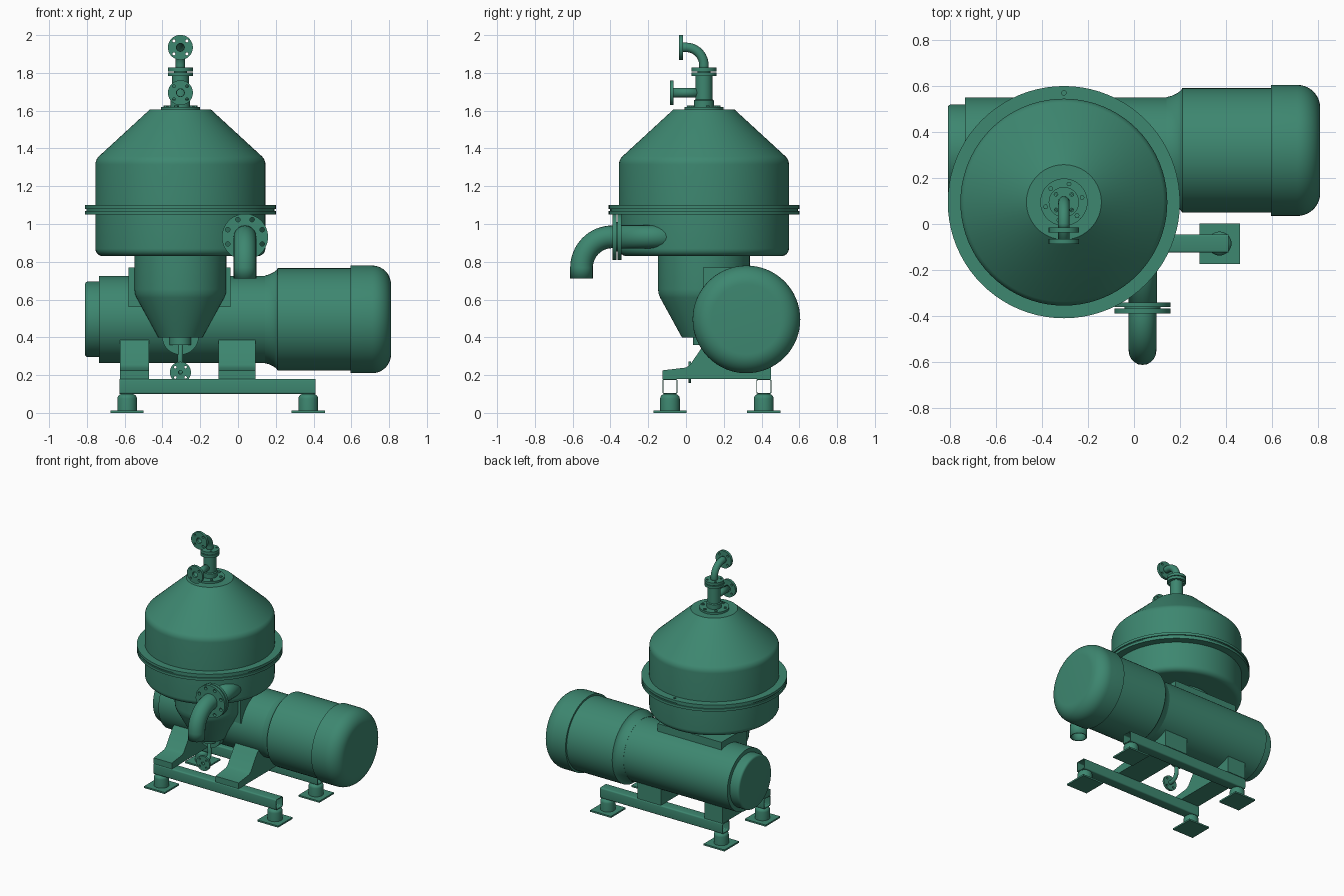
import bpy, bmesh
from math import sin, cos, pi, radians
from mathutils import Matrix, Vector

if "Cube" in bpy.data.objects:
    bpy.data.objects.remove(bpy.data.objects["Cube"])

green = bpy.data.materials.new("green_paint")
green.diffuse_color = (0.047, 0.242, 0.162, 1)
green.use_nodes = True
green.node_tree.nodes["Principled BSDF"].inputs["Base Color"].default_value = green.diffuse_color

CX, CY = -0.305, 0.095          # bowl axis
MY, MZ = 0.32, 0.495            # motor axis
AXIS = {'Z': Matrix(), 'X': Matrix.Rotation(pi / 2, 4, 'Y'), 'Y': Matrix.Rotation(-pi / 2, 4, 'X')}


def finish(name, bm, loc=(0, 0, 0), axis='Z'):
    bmesh.ops.remove_doubles(bm, verts=bm.verts, dist=1e-5)
    bm.transform(AXIS[axis])
    bmesh.ops.recalc_face_normals(bm, faces=bm.faces)
    me = bpy.data.meshes.new(name)
    bm.to_mesh(me)
    bm.free()
    for p in me.polygons:
        p.use_smooth = True
    me.set_sharp_from_angle(angle=radians(32))
    me.materials.append(green)
    ob = bpy.data.objects.new(name, me)
    ob.location = loc
    bpy.context.collection.objects.link(ob)
    return ob


def lathe(name, profile, loc, axis='Z', segs=64):
    """Revolve (radius, height) points around an axis."""
    bm = bmesh.new()
    vs = [bm.verts.new((r, 0, h)) for r, h in profile]
    es = [bm.edges.new(pair) for pair in zip(vs, vs[1:])]
    bmesh.ops.spin(bm, geom=vs + es, cent=(0, 0, 0), axis=(0, 0, 1), angle=2 * pi, steps=segs)
    return finish(name, bm, loc, axis)


def cylinder(name, r, h0, h1, loc, axis='Z', segs=32):
    return lathe(name, [(0, h0), (r, h0), (r, h1), (0, h1)], loc, axis, segs)


def arc(cx, cy, r, a0, a1, n=8):
    return [(cx + r * cos(radians(a0 + (a1 - a0) * i / n)),
             cy + r * sin(radians(a0 + (a1 - a0) * i / n))) for i in range(n + 1)]


def curve_mesh(cu):
    """Evaluate a curve into a bmesh."""
    ob = bpy.data.objects.new("temp", cu)
    bpy.context.collection.objects.link(ob)
    dg = bpy.context.evaluated_depsgraph_get()
    me = bpy.data.meshes.new_from_object(ob.evaluated_get(dg))
    bm = bmesh.new()
    bm.from_mesh(me)
    bpy.data.objects.remove(ob)
    bpy.data.curves.remove(cu)
    bpy.data.meshes.remove(me)
    return bm


def add_spline(cu, pts, closed):
    s = cu.splines.new('POLY')
    s.points.add(len(pts) - 1)
    for p, co in zip(s.points, pts):
        p.co = (*co, 1)
    s.use_cyclic_u = closed


def extrude(name, loops, thick, loc, axis='Z'):
    """Outer outline plus hole outlines, extruded along an axis."""
    cu = bpy.data.curves.new(name, 'CURVE')
    cu.dimensions, cu.fill_mode, cu.extrude = '2D', 'BOTH', thick / 2
    for loop in loops:
        add_spline(cu, [(x, y, 0) for x, y in loop], True)
    return finish(name, curve_mesh(cu), loc, axis)


def circle(x, y, r, n):
    return arc(x, y, r, 0, 360 - 360 / n, n - 1)


def flange(name, loc, axis, r, bore, bolts, thick=0.02, hole=0.009):
    loops = [circle(0, 0, r, 48), circle(0, 0, bore, 24)]
    ring = (r + bore) / 2 + r * 0.08
    for i in range(bolts):
        a = 2 * pi * (i + 0.5) / bolts
        loops.append(circle(ring * cos(a), ring * sin(a), hole, 12))
    return extrude(name, loops, thick, loc, axis)


def pipe(name, x, path, r, wall=0.01):
    """Hollow pipe along (y, z) points at a fixed x."""
    cu = bpy.data.curves.new(name, 'CURVE')
    cu.dimensions = '3D'
    cu.bevel_depth, cu.bevel_resolution = r - wall / 2, 8
    add_spline(cu, [(x, y, z) for y, z in path], False)
    ob = finish(name, curve_mesh(cu))
    m = ob.modifiers.new("wall", 'SOLIDIFY')
    m.thickness, m.offset = wall, 0
    return ob


def box(name, lo, hi):
    bm = bmesh.new()
    lo, hi = Vector(lo), Vector(hi)
    bmesh.ops.create_cube(bm, size=1, matrix=Matrix.Translation((lo + hi) / 2) @ Matrix.Diagonal((*(hi - lo), 1)))
    return finish(name, bm)


# Bowl: hood, lower casing and tapered frame
lathe("bowl_hood", [(0, 1.08), (0.45, 1.08)] + arc(0.39, 1.315, 0.06, 0, 44, 5)
      + [(0.163, 1.605), (0, 1.605)], (CX, CY, 0), segs=80)
lathe("bowl_casing", [(0, 0.83)] + arc(0.41, 0.87, 0.04, -90, 0, 6) + [(0.45, 1.07), (0, 1.07)],
      (CX, CY, 0), segs=80)
lathe("lower_frame", [(0, 0.40), (0.117, 0.40), (0.232, 0.61), (0.24, 0.63), (0.243, 0.655),
                      (0.243, 0.84), (0, 0.84)], (CX, CY, 0))
for nm, z, r in (("lower", 1.06, 0.505), ("upper", 1.09, 0.505), ("gasket", 1.075, 0.497)):
    loops = [circle(0, 0, r, 80), circle(0, 0, 0.44, 80)]
    if nm == "upper":
        loops.append(circle(0, 0.475, 0.01, 12))
    extrude(f"bowl_ring_{nm}", loops, 0.01 if nm == "gasket" else 0.02, (CX, CY, z))

# Feed head on top
cylinder("head_plate", 0.103, 1.60, 1.62, (CX, CY, 0), segs=48)
for i in range(6):
    a = pi / 3 * i + 0.25
    cylinder(f"head_bolt_{i}", 0.011, 1.61, 1.628, (CX + 0.082 * cos(a), CY + 0.082 * sin(a), 0), segs=6)
lathe("head_stem", [(0, 1.61), (0.052, 1.61), (0.052, 1.655), (0.045, 1.66), (0.045, 1.79), (0, 1.79)], (CX, CY, 0))
for z in (1.793, 1.818):
    flange(f"head_flange_{z}", (CX, CY, z), 'Z', 0.066, 0.02, 4, hole=0.008)
cylinder("head_gasket", 0.035, 1.79, 1.82, (CX, CY, 0))
pipe("feed_elbow", CX, [(CY, 1.81)] + arc(0, 1.84, 0.095, 0, 90, 12) + [(-0.02, 1.935)], 0.025, 0.006)
flange("feed_flange", (CX, -0.026, 1.935), 'Y', 0.066, 0.021, 4, hole=0.008)
pipe("branch_pipe", CX, [(0.08, 1.695), (-0.07, 1.695)], 0.025, 0.006)
flange("branch_flange", (CX, -0.076, 1.695), 'Y', 0.066, 0.021, 4, hole=0.008)

# Side outlet with bolted elbow
OX, OZ = 0.037, 0.932
pipe("outlet_pipe", OX, [(0.0, OZ), (-0.35, OZ)], 0.062)
pipe("outlet_elbow", OX, [(-0.375, OZ)] + arc(-0.39, OZ - 0.163, 0.163, 90, 180, 16) + [(-0.553, 0.712)], 0.06)
for y in (-0.351, -0.379):
    flange(f"outlet_flange_{y}", (OX, y, OZ), 'Y', 0.122, 0.056, 8, thick=0.021, hole=0.012)
extrude("outlet_gasket", [circle(0, 0, 0.078, 40), circle(0, 0, 0.056, 24)], 0.02, (OX, -0.365, OZ), 'Y')

# Bottom drain
cylinder("drain_block", 0.058, 0.36, 0.41, (CX, CY, 0))
cylinder("gear_boss", 0.097, 0.085, 0.2, (CX, 0, 0.405), 'Y')
pipe("drain_pipe", CX, [(CY, 0.38)] + arc(0.035, 0.275, 0.06, 0, -90, 10) + [(0.02, 0.215)], 0.015, 0.005)
flange("drain_flange", (CX, 0.02, 0.215), 'Y', 0.056, 0.0125, 4, thick=0.015, hole=0.007)

# Horizontal drive: gear housing, motor and fan cover
lathe("gear_end_cap", [(0, -0.81)] + arc(0.185, -0.795, 0.015, -90, 0, 4) + [(0.2, -0.72), (0, -0.72)],
      (0, MY, MZ), 'X')
cylinder("gear_housing", 0.231, -0.735, 0.16, (0, MY, MZ), 'X', 64)
lathe("motor_body", [(0, 0.142), (0.232, 0.142), (0.238, 0.165), (0.25, 0.19), (0.262, 0.205),
                     (0.271, 0.21), (0.271, 0.60), (0, 0.60)], (0, MY, MZ), 'X')
lathe("fan_cover", [(0, 0.595), (0.285, 0.595)] + arc(0.185, 0.71, 0.10, 0, 90, 10) + [(0, 0.81)],
      (0, MY, MZ), 'X')
box("gear_saddle", (-0.58, 0.09, 0.56), (-0.04, 0.40, 0.77))

# Cradle brackets carrying the drive; outline is (-z, y)
side = [(-0.125, 0.18), (-0.125, 0.225), (0.0, 0.24), (0.022, 0.255), (0.09, 0.355), (0.12, 0.39),
        (0.45, 0.39), (0.45, 0.18)]
for nm, x0, x1 in (("left", -0.625, -0.472), ("right", -0.103, 0.093)):
    extrude(f"cradle_{nm}", [[(-z, y) for y, z in side]], x1 - x0, ((x0 + x1) / 2, 0, 0), 'X')


# Base rails (hollow square tube) on four feet
def rounded(h, r):
    pts = []
    for k, (sx, sy) in enumerate(((1, 1), (-1, 1), (-1, -1), (1, -1))):
        pts += arc(sx * (h - r), sy * (h - r), r, 90 * k, 90 * k + 90, 4)
    return pts


for nm, y in (("front", -0.085), ("back", 0.412)):
    extrude(f"{nm}_rail", [rounded(0.04, 0.01), rounded(0.035, 0.006)], 1.037, (-0.108, y, 0.14), 'X')
    for sd, x in (("left", -0.587), ("right", 0.372)):
        box(f"{nm}_{sd}_foot_plate", (x - 0.088, y - 0.088, 0), (x + 0.088, y + 0.088, 0.012))
        lathe(f"{nm}_{sd}_foot_post", [(0, 0.005), (0.052, 0.005)] + arc(0.027, 0.075, 0.025, 0, 90, 5)
              + [(0, 0.1)], (x, y, 0), segs=32)
